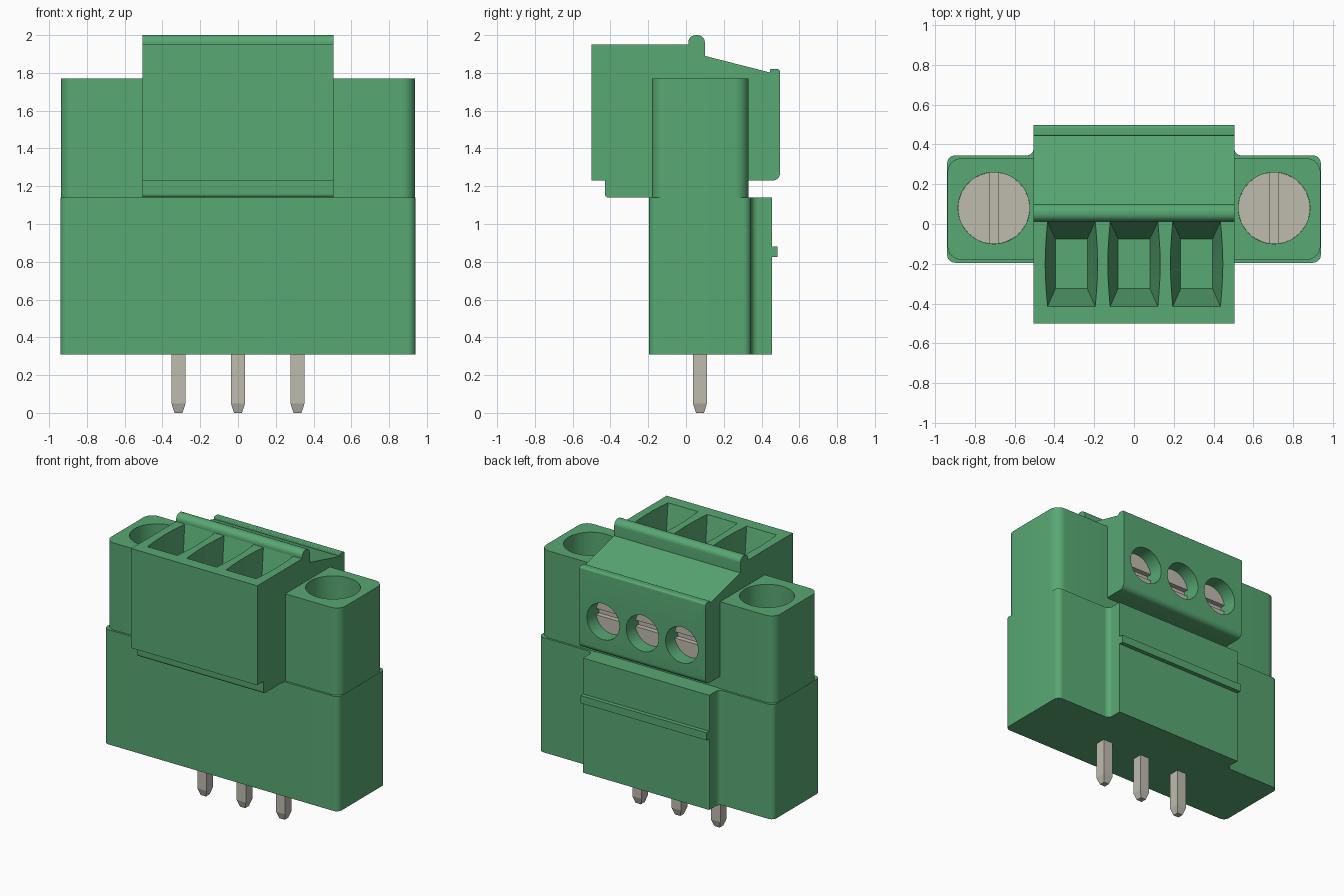
import bpy, bmesh, math
from mathutils import Vector

cube = bpy.data.objects.get("Cube")
if cube:
    bpy.data.objects.remove(cube, do_unlink=True)


def make_material(name, rgb):
    m = bpy.data.materials.new(name)
    m.use_nodes = True
    m.diffuse_color = (*rgb, 1)
    m.node_tree.nodes["Principled BSDF"].inputs["Base Color"].default_value = (*rgb, 1)
    return m


GREEN = make_material("green plastic", (0.098, 0.392, 0.172))
METAL = make_material("tin metal", (0.52, 0.50, 0.43))


def rounded(corners, steps=8):
    """Outline from (u, v, radius) corners, with an arc at each radius."""
    out = []
    for i, (u, v, r) in enumerate(corners):
        p = Vector((u, v))
        if r == 0:
            out.append(p)
            continue
        a = (Vector(corners[i - 1][:2]) - p).normalized()
        b = (Vector(corners[(i + 1) % len(corners)][:2]) - p).normalized()
        half = a.angle(b) / 2
        centre = p + (a + b).normalized() * (r / math.sin(half))
        s = p + a * (r / math.tan(half)) - centre
        e = p + b * (r / math.tan(half)) - centre
        sweep = s.angle_signed(e)
        for k in range(steps + 1):
            t = -sweep * k / steps
            out.append(centre + Vector((s.x * math.cos(t) - s.y * math.sin(t),
                                        s.x * math.sin(t) + s.y * math.cos(t))))
    return out


def loft(name, rings, mat, smooth=True):
    """Closed solid through rings of 3D points."""
    bm = bmesh.new()
    loops = [[bm.verts.new(p) for p in ring] for ring in rings]
    n = len(loops[0])
    for lo, hi in zip(loops, loops[1:]):
        for i in range(n):
            j = (i + 1) % n
            bm.faces.new((lo[i], lo[j], hi[j], hi[i]))
    bm.faces.new(loops[0][::-1])
    bm.faces.new(loops[-1])
    bmesh.ops.recalc_face_normals(bm, faces=bm.faces)
    me = bpy.data.meshes.new(name)
    bm.to_mesh(me)
    bm.free()
    me.materials.append(mat)
    ob = bpy.data.objects.new(name, me)
    bpy.context.collection.objects.link(ob)
    if smooth:
        shade(ob)
    return ob


def select(ob):
    bpy.ops.object.select_all(action='DESELECT')
    ob.select_set(True)
    bpy.context.view_layer.objects.active = ob


def shade(ob):
    select(ob)
    bpy.ops.object.shade_smooth_by_angle(angle=math.radians(30))


def prism_z(name, outline, z0, z1, mat=GREEN):
    return loft(name, [[(u, v, z) for u, v in outline] for z in (z0, z1)], mat)


def prism_x(name, outline, x0, x1, mat=GREEN):
    return loft(name, [[(x, u, v) for u, v in outline] for x in (x0, x1)], mat)


def box(name, x0, x1, y0, y1, z0, z1, mat=GREEN):
    return prism_z(name, [(x0, y0), (x1, y0), (x1, y1), (x0, y1)], z0, z1, mat)


def circle(cu, cv, r, n=48):
    return [(cu + r * math.cos(2 * math.pi * i / n),
             cv + r * math.sin(2 * math.pi * i / n)) for i in range(n)]


def rod_y(name, x, z, r, y0, y1, mat=GREEN):
    return loft(name, [[(u, y, v) for u, v in circle(x, z, r)] for y in (y0, y1)], mat)


def cut(ob, *cutters):
    """Subtract the cutters and discard them."""
    for c in cutters:
        select(ob)
        mod = ob.modifiers.new("cut", 'BOOLEAN')
        mod.operation, mod.solver, mod.object = 'DIFFERENCE', 'EXACT', c
        # keep the cut before the shading modifier
        bpy.ops.object.modifier_move_to_index(modifier=mod.name, index=0)
        bpy.ops.object.modifier_apply(modifier=mod.name)
        bpy.data.objects.remove(c, do_unlink=True)
    shade(ob)


POLES = (-0.315, 0.0, 0.315)

# Lower header with a raised centre section at the back
right_half = [(0.94, -0.195, 0.04), (0.94, 0.345, 0.04), (0.505, 0.345, 0.035), (0.505, 0.455, 0)]
left_half = [(-x, y, r) for x, y, r in reversed(right_half)]
prism_z("header_base", rounded(right_half + left_half), 0.31, 1.14)
box("latch_ridge", -0.505, 0.505, 0.44, 0.485, 0.825, 0.88)

# Upper plug body, side profile swept across the width
profile = [(-0.5, 1.23, 0), (-0.43, 1.23, 0), (-0.43, 1.14, 0.02), (0.325, 1.14, 0),
           (0.325, 1.23, 0), (0.498, 1.23, 0.04), (0.498, 1.82, 0.015), (0.445, 1.82, 0.006),
           (0.445, 1.802, 0), (0.10, 1.89, 0), (0.10, 2.0, 0.04), (0.012, 2.0, 0.04),
           (0.012, 1.95, 0), (-0.5, 1.95, 0)]
plug = prism_x("plug_body", rounded(profile), -0.505, 0.505)

# Tapered wire wells in the top and round screw openings in the back
for x in POLES:
    rings = []
    for z, w, bow, y0, y1 in ((1.60, 0.08, 0.0, -0.325, -0.075),
                              (1.95, 0.12, 0.012, -0.415, 0.012),
                              (1.96, 0.12, 0.012, -0.415, 0.012)):
        side = [(w + bow * math.sin(math.pi * k / 6), y0 + (y1 - y0) * k / 6) for k in range(7)]
        rings.append([(x + u, y, z) for u, y in side] + [(x - u, y, z) for u, y in side[::-1]])
    cut(plug, loft("well_cutter", rings, GREEN, False),
        rod_y("opening_cutter", x, 1.47, 0.13, 0.30, 0.6))

# Slotted clamp screws in the back openings
for i, x in enumerate(POLES):
    screw = rod_y(f"clamp_screw_{i + 1}", x, 1.47, 0.1295, 0.295, 0.395, METAL)
    cut(screw, box("slot_cutter", x - 0.2, x + 0.2, 0.36, 0.42, 1.447, 1.493, METAL))

# Screw flanges on both sides, each with a recessed slotted screw
for side, s in (("left", 1), ("right", -1)):
    shape = rounded([(0.495, -0.18, 0), (0.938, -0.18, 0.07), (0.938, 0.33, 0.07), (0.495, 0.33, 0)])
    flange = prism_z(f"{side}_flange", [(s * u, v) for u, v in shape], 1.13, 1.77)
    cx = s * 0.705
    cut(flange, prism_z("hole_cutter", circle(cx, 0.08, 0.18), 1.38, 1.9))
    screw = prism_z(f"{side}_flange_screw", circle(cx, 0.08, 0.1795), 1.375, 1.48, METAL)
    cut(screw, box("slot_cutter", cx - 0.023, cx + 0.023, -0.2, 0.4, 1.44, 1.55, METAL))

# Square solder pins with tapered tips
for i, x in enumerate(POLES):
    rings = [[(x + a * h, 0.074 + b * h, z) for a, b in ((-1, -1), (1, -1), (1, 1), (-1, 1))]
             for z, h in ((0, 0.021), (0.05, 0.037), (0.33, 0.037))]
    loft(f"pin_{i + 1}", rings, METAL, False)
